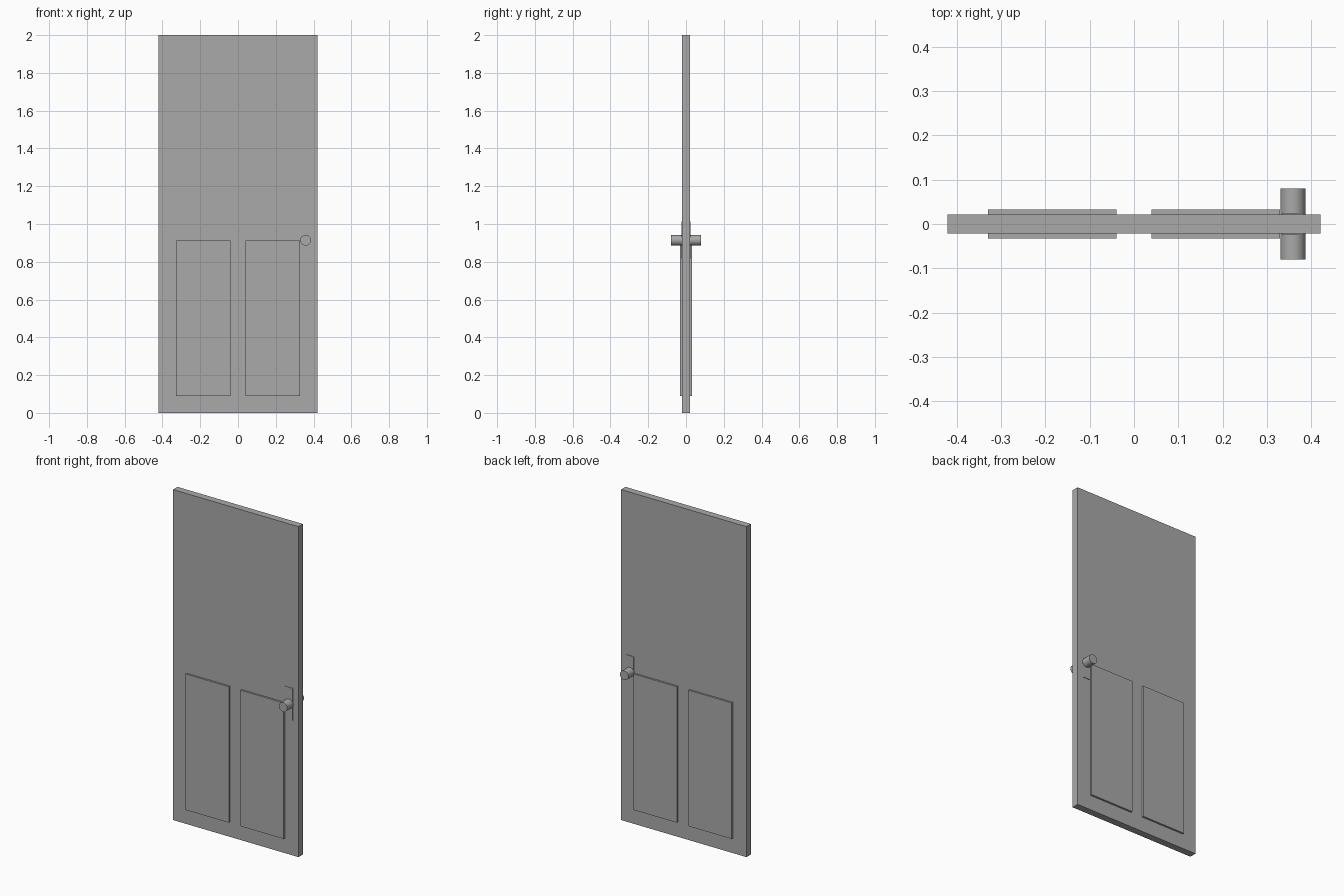
import bpy, math

if "Cube" in bpy.data.objects:
    bpy.data.objects.remove(bpy.data.objects["Cube"])

grey = bpy.data.materials.new("plain grey")
grey.diffuse_color = (0.4, 0.4, 0.4, 1)
grey.use_nodes = True
grey.node_tree.nodes["Principled BSDF"].inputs["Base Color"].default_value = grey.diffuse_color


def box(name, x0, x1, y0, y1, z0, z1):
    bpy.ops.mesh.primitive_cube_add(
        size=1, location=((x0 + x1) / 2, (y0 + y1) / 2, (z0 + z1) / 2))
    ob = bpy.context.object
    ob.name = name
    ob.scale = (x1 - x0, y1 - y0, z1 - z0)
    bpy.ops.object.transform_apply(location=False, rotation=False, scale=True)
    ob.data.materials.append(grey)
    return ob


HALF = 0.0214      # half thickness of the door leaf

# door leaf
box("door_leaf", -0.42, 0.42, -HALF, HALF, 0, 2)

for side, s in (("front", -1), ("back", 1)):
    def span(a, b):
        return sorted((s * a, s * b))

    # raised lower panels
    for label, x0, x1 in (("left", -0.329, -0.039), ("right", 0.039, 0.329)):
        box(f"{side}_{label}_panel", x0, x1, *span(HALF - 0.005, 0.0327), 0.09, 0.913)

    # lock plate
    box(f"{side}_lock_plate", 0.333, 0.383, *span(HALF - 0.005, 0.0245), 0.817, 1.012)

    # round knob
    bpy.ops.mesh.primitive_cylinder_add(
        vertices=32, radius=0.028, depth=0.065,
        location=(0.358, s * 0.0475, 0.914), rotation=(math.pi / 2, 0, 0))
    knob = bpy.context.object
    knob.name = f"{side}_knob"
    knob.data.materials.append(grey)
    bpy.ops.object.shade_smooth_by_angle(angle=math.radians(40))
